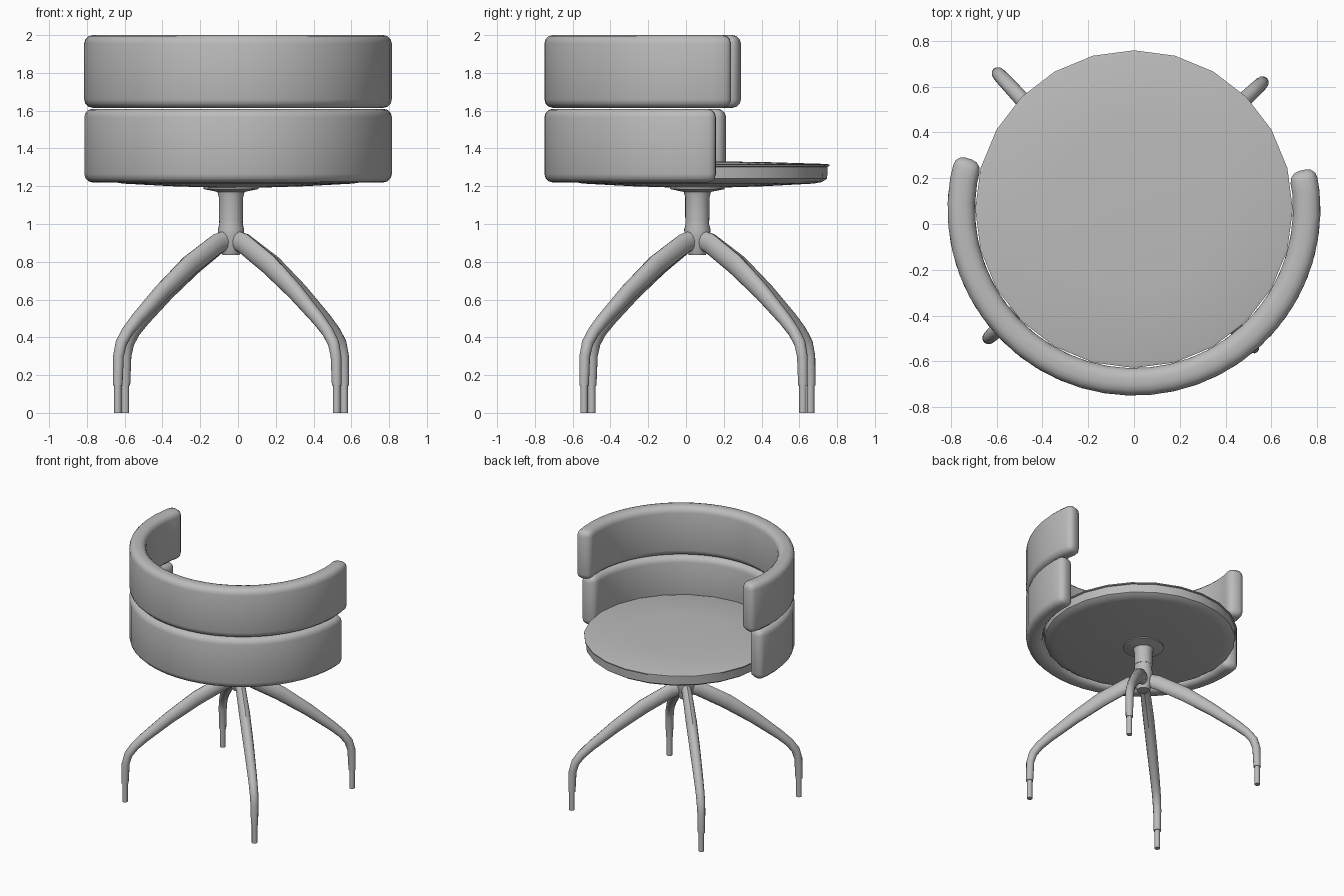
import bpy, bmesh
from math import sin, cos, pi, radians
from mathutils import Vector

cube = bpy.data.objects.get("Cube")
if cube:
    bpy.data.objects.remove(cube, do_unlink=True)

grey = bpy.data.materials.new("plain_grey")
grey.use_nodes = True
grey.diffuse_color = (0.5, 0.5, 0.5, 1)
grey.node_tree.nodes["Principled BSDF"].inputs["Base Color"].default_value = (0.5, 0.5, 0.5, 1)

SEAT = Vector((0, 0.065, 0))
BASE = Vector((-0.037, 0.06, 0))


def skin(name, rings, bevel=0, angle=38):
    """Bridge closed rings of points into one capped solid."""
    bm = bmesh.new()
    loops = [[bm.verts.new(p) for p in ring] for ring in rings]
    n = len(loops[0])
    for a, b in zip(loops, loops[1:]):
        for i in range(n):
            j = (i + 1) % n
            bm.faces.new((a[i], a[j], b[j], b[i]))
    bm.faces.new(loops[0][::-1])
    bm.faces.new(loops[-1])
    bmesh.ops.recalc_face_normals(bm, faces=bm.faces)
    if bevel:
        sharp = [e for e in bm.edges if e.calc_face_angle(0) > 0.7]
        bmesh.ops.bevel(bm, geom=sharp, offset=bevel, segments=3,
                        profile=0.5, affect='EDGES', clamp_overlap=True)
    mesh = bpy.data.meshes.new(name)
    bm.to_mesh(mesh)
    bm.free()
    mesh.materials.append(grey)
    ob = bpy.data.objects.new(name, mesh)
    bpy.context.collection.objects.link(ob)
    bpy.ops.object.select_all(action='DESELECT')
    ob.select_set(True)
    bpy.context.view_layer.objects.active = ob
    bpy.ops.object.shade_smooth_by_angle(angle=radians(angle))
    return ob


def lathe(name, profile, centre, sides):
    """Turn (radius, height) pairs around a vertical axis."""
    skin(name, [[centre + Vector((r * sin(2 * pi * i / sides),
                                  r * cos(2 * pi * i / sides), z))
                 for i in range(sides)] for r, z in profile])


def band(name, start, end, low, high, inner=0.695, outer=0.815, steps=28):
    """Padded C-shaped back cushion between two angles."""
    rings = []
    for k in range(steps + 1):
        t = radians(start + (end - start) * k / steps)
        out = Vector((cos(t), sin(t), 0))
        rings.append([SEAT + out * r + Vector((0, 0, z)) for r, z in
                      ((inner, low), (outer, low), (outer, high), (inner, high))])
    skin(name, rings, bevel=0.045)


def leg(name, heading, sides=12):
    """Tapered leg: each station is distance, height, half width, half depth."""
    stations = [(0, .925, .035, .05), (.1, .895, .036, .056), (.3, .782, .04, .056),
                (.5, .64, .038, .046), (.68, .495, .034, .036), (.75, .43, .032, .032),
                (.795, .37, .031, .031), (.815, .3, .029, .029), (.82, .145, .026, .026)]
    out = Vector((cos(heading), sin(heading), 0))
    side = Vector((-sin(heading), cos(heading), 0))
    up = Vector((0, 0, 1))
    path = [BASE + out * s[0] + up * s[1] for s in stations]
    rings = []
    for i, (r, z, w, d) in enumerate(stations):
        along = (path[min(i + 1, len(path) - 1)] - path[max(i - 1, 0)]).normalized()
        if i == len(path) - 1:
            along = -up
        across = along.cross(side)
        rings.append([path[i] + side * w * cos(2 * pi * k / sides)
                      + across * d * sin(2 * pi * k / sides) for k in range(sides)])
    skin(name, rings)
    foot = BASE + out * 0.82
    lathe(name + "_foot", [(.02, 0), (.02, .15)], foot, sides)


# Round seat with a shallow dome and a thin rim
lathe("seat", [(.1, 1.192), (.35, 1.2), (.61, 1.214), (.655, 1.222), (.682, 1.24),
               (.685, 1.303), (.694, 1.306), (.694, 1.314), (.68, 1.318),
               (.35, 1.328), (.05, 1.332)], SEAT, 24)

# Two stacked back cushions
band("lower_backrest", 7, -191, 1.22, 1.61)
band("upper_backrest", 13, -197, 1.615, 2.0)

# Swivel post and hub
lathe("swivel_post", [(.064, 1.038), (.064, 1.14), (.072, 1.17), (.145, 1.185),
                      (.145, 1.2)], BASE, 24)
lathe("hub", [(.045, .835), (.055, .86), (.066, .93), (.07, .97), (.062, 1.0),
              (.064, 1.036)], BASE, 24)

# Four legs with slim feet
for i, place in enumerate(("back_left", "back_right", "front_right", "front_left")):
    leg(place + "_leg", radians(43 + 90 * i))
